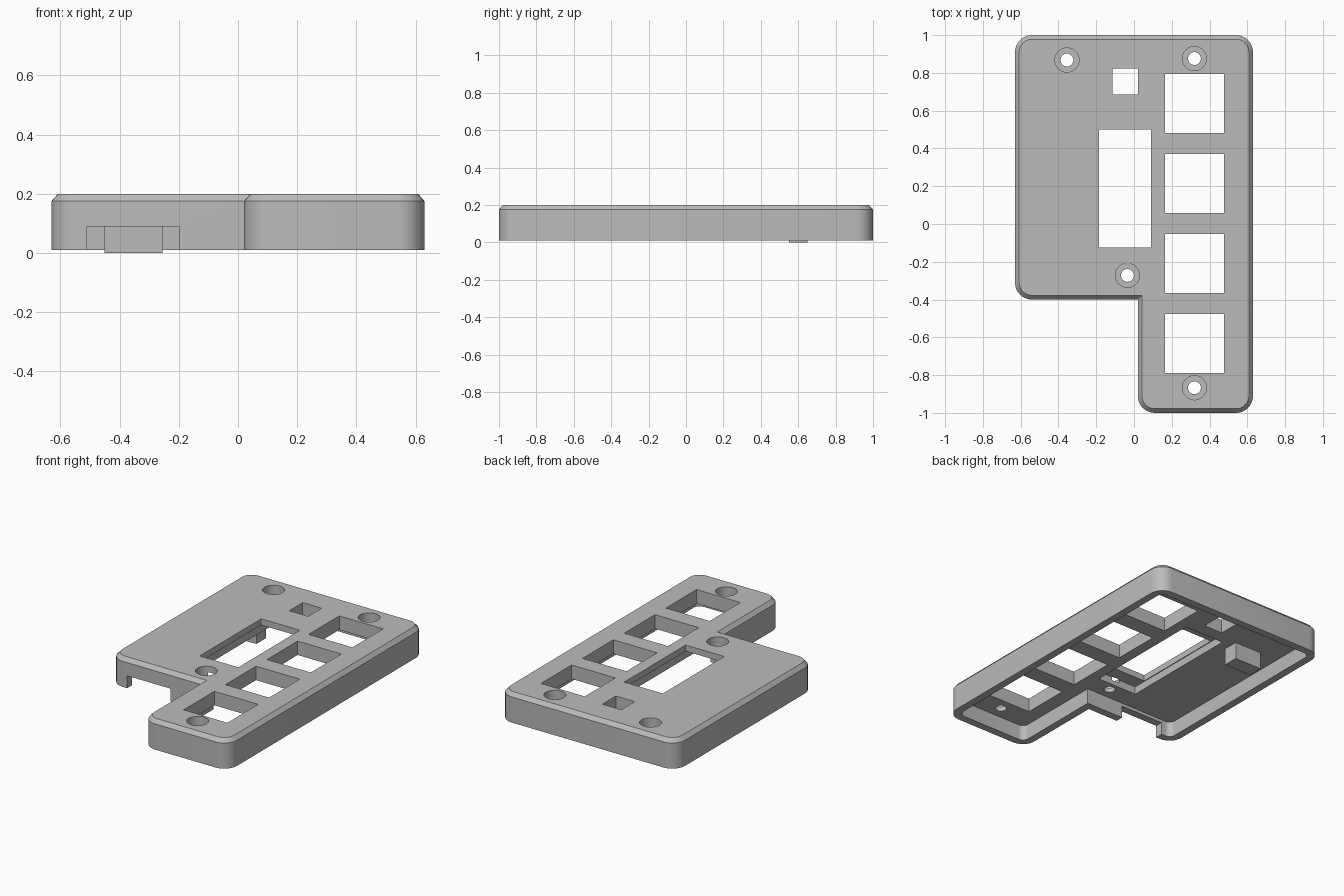
import bpy, bmesh, math

old = bpy.data.objects.get("Cube")
if old:
    bpy.data.objects.remove(old, do_unlink=True)

# One grey plastic for everything
grey = bpy.data.materials.new("grey_plastic")
grey.use_nodes = True
COLOUR = (0.5, 0.5, 0.5, 1)
grey.diffuse_color = COLOUR
grey.node_tree.nodes["Principled BSDF"].inputs["Base Color"].default_value = COLOUR

BASE, CEILING, TOP = 0.01, 0.11, 0.2
RADIUS, STEPS = 0.09, 8


def outline(inset):
    """L-shaped plan, counter-clockwise, rounded at the outward corners."""
    corners = [(0.02, -1, 1, 1), (0.63, -1, -1, 1), (0.63, 1, -1, -1),
               (-0.63, 1, 1, -1), (-0.63, -0.4, 1, 1)]
    pts = []
    for x, y, sx, sy in corners:
        cx, cy = x + sx * RADIUS, y + sy * RADIUS
        start = math.atan2(-sy, -sx) - math.pi / 4
        for i in range(STEPS + 1):
            a = start + math.pi / 2 * i / STEPS
            pts.append((cx + (RADIUS - inset) * math.cos(a),
                        cy + (RADIUS - inset) * math.sin(a)))
    pts.append((0.02 + inset, -0.4 + inset))  # sharp inner corner
    return pts


def loft(name, sections):
    """Closed solid through a stack of (points, z) sections."""
    bm = bmesh.new()
    rings = [[bm.verts.new((x, y, z)) for x, y in pts] for pts, z in sections]
    for low, high in zip(rings, rings[1:]):
        for i in range(len(low)):
            j = (i + 1) % len(low)
            bm.faces.new((low[i], low[j], high[j], high[i]))
    bm.faces.new(rings[0][::-1])
    bm.faces.new(rings[-1])
    bmesh.ops.recalc_face_normals(bm, faces=bm.faces)
    mesh = bpy.data.meshes.new(name)
    bm.to_mesh(mesh)
    bm.free()
    mesh.materials.append(grey)
    ob = bpy.data.objects.new(name, mesh)
    bpy.context.collection.objects.link(ob)
    return ob


def box(name, x0, x1, y0, y1, z0, z1):
    pts = [(x0, y0), (x1, y0), (x1, y1), (x0, y1)]
    return loft(name, [(pts, z0), (pts, z1)])


def cylinder(name, x, y, r, z0, z1, n=32):
    pts = [(x + r * math.cos(math.tau * i / n), y + r * math.sin(math.tau * i / n))
           for i in range(n)]
    return loft(name, [(pts, z0), (pts, z1)])


# Chamfered outer body
case = loft("case_shell", [(outline(0), BASE), (outline(0), 0.175), (outline(0.022), TOP)])

# Hollow underside
cutters = [loft("cavity", [(outline(0.05), -0.1), (outline(0.05), CEILING)])]

# Column of four square key openings
for k in range(4):
    y = 0.638 - 0.4235 * k
    cutters.append(box("key_opening", 0.165, 0.477, y - 0.156, y + 0.156, 0, 0.3))

# Display window with a deeper pocket beneath, and the small square opening
cutters.append(box("display_pocket", -0.19, 0.095, -0.215, 0.6, 0.05, 0.16))
cutters.append(box("display_window", -0.185, 0.09, -0.125, 0.5, 0, 0.3))
cutters.append(box("small_opening", -0.115, 0.02, 0.685, 0.822, 0, 0.3))

# Cable notch in the front wall
cutters.append(box("cable_notch", -0.51, -0.2, -0.5, -0.3, -0.1, 0.09))

# Counterbored screw holes
for x, y in [(-0.355, 0.868), (0.32, 0.876), (-0.035, -0.272), (0.32, -0.867)]:
    cutters.append(cylinder("screw_counterbore", x, y, 0.064, 0.14, 0.3))
    cutters.append(cylinder("screw_hole", x, y, 0.034, 0, 0.3))

bpy.context.view_layer.objects.active = case
for cutter in cutters:
    mod = case.modifiers.new("cut", "BOOLEAN")
    mod.operation = "DIFFERENCE"
    mod.solver = "EXACT"
    mod.object = cutter
    bpy.ops.object.modifier_apply(modifier=mod.name)
    bpy.data.objects.remove(cutter, do_unlink=True)

# Support block hanging from the ceiling
box("support_block", -0.45, -0.255, 0.55, 0.65, 0, CEILING + 0.01)

# Smooth the rounded corners and bores, keep the edges sharp
bpy.ops.object.select_all(action="DESELECT")
case.select_set(True)
bpy.ops.object.shade_smooth_by_angle(angle=math.radians(25))
